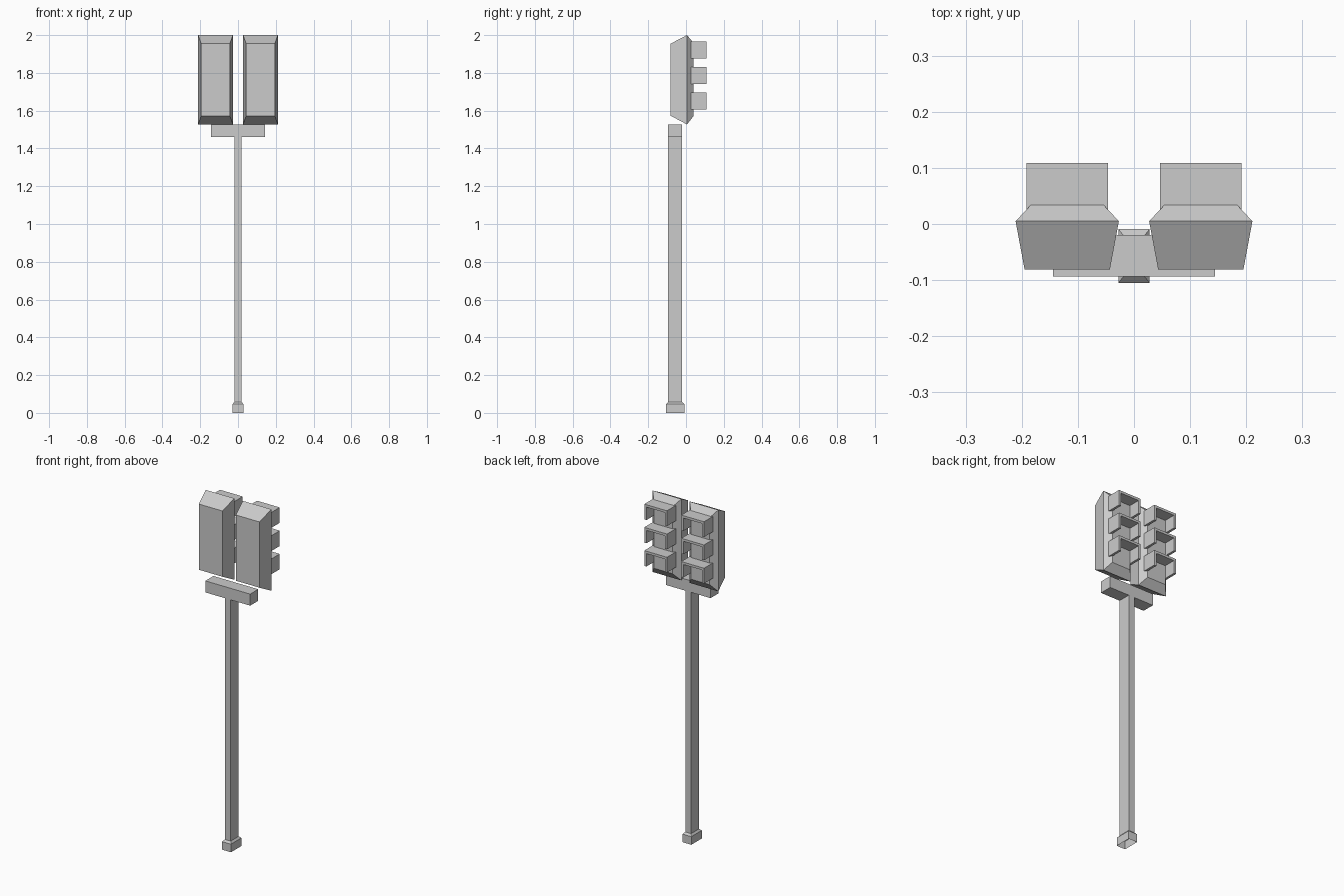
import bpy, bmesh

cube = bpy.data.objects.get("Cube")
if cube:
    bpy.data.objects.remove(cube, do_unlink=True)

grey = bpy.data.materials.new("plain_grey")
grey.use_nodes = True
GREY = (0.6, 0.6, 0.6, 1)
grey.diffuse_color = GREY
grey.node_tree.nodes["Principled BSDF"].inputs["Base Color"].default_value = GREY


def finish(name, bm):
    bmesh.ops.recalc_face_normals(bm, faces=bm.faces)
    mesh = bpy.data.meshes.new(name)
    bm.to_mesh(mesh)
    bm.free()
    mesh.materials.append(grey)
    obj = bpy.data.objects.new(name, mesh)
    bpy.context.collection.objects.link(obj)
    return obj


def loft(name, rings, cap_start=True):
    """Skin a list of closed rings that share a point count."""
    bm = bmesh.new()
    loops = [[bm.verts.new(p) for p in ring] for ring in rings]
    for a, b in zip(loops, loops[1:]):
        for i in range(len(a)):
            j = (i + 1) % len(a)
            bm.faces.new((a[i], a[j], b[j], b[i]))
    if cap_start:
        bm.faces.new(loops[0])
    bm.faces.new(loops[-1])
    return finish(name, bm)


def flat_ring(hx, hy, cy, z):
    return [(-hx, cy - hy, z), (hx, cy - hy, z), (hx, cy + hy, z), (-hx, cy + hy, z)]


def upright_ring(cx, hx, y, z0, z1):
    return [(cx - hx, y, z0), (cx + hx, y, z0), (cx + hx, y, z1), (cx - hx, y, z1)]


POLE_Y = -0.057

# Foot with a chamfered top, hollow underneath
loft("pole_foot", [flat_ring(0.028, 0.048, POLE_Y, 0),
                   flat_ring(0.028, 0.048, POLE_Y, 0.047),
                   flat_ring(0.019, 0.037, POLE_Y, 0.058)], cap_start=False)

# Pole and cross bar
loft("pole", [flat_ring(0.0185, 0.037, POLE_Y, 0.05), flat_ring(0.0185, 0.037, POLE_Y, 1.47)])
loft("cross_bar", [flat_ring(0.144, 0.037, POLE_Y, 1.46), flat_ring(0.144, 0.037, POLE_Y, 1.527)])


def hood(name, cx, top):
    """Visor: a roof with two side walls, open below and behind."""
    w, t, h = 0.073, 0.014, 0.089
    outline = [(-w, -h), (-w, 0), (w, 0), (w, -h), (w - t, -h), (w - t, -t), (t - w, -t), (t - w, -h)]
    loft(name, [[(cx + x, y, top + z) for x, z in outline] for y in (0.02, 0.109)])


# Two signal heads, each with three hoods
for side, cx in (("left", 0.119), ("right", -0.119)):
    loft(side + "_signal_head", [upright_ring(cx, 0.076, -0.081, 1.573, 1.955),
                                 upright_ring(cx, 0.092, 0.005, 1.527, 2.0),
                                 upright_ring(cx, 0.060, 0.039, 1.57, 1.96)])
    for place, top in (("upper", 1.966), ("middle", 1.831), ("lower", 1.696)):
        hood(f"{side}_{place}_hood", cx, top)
